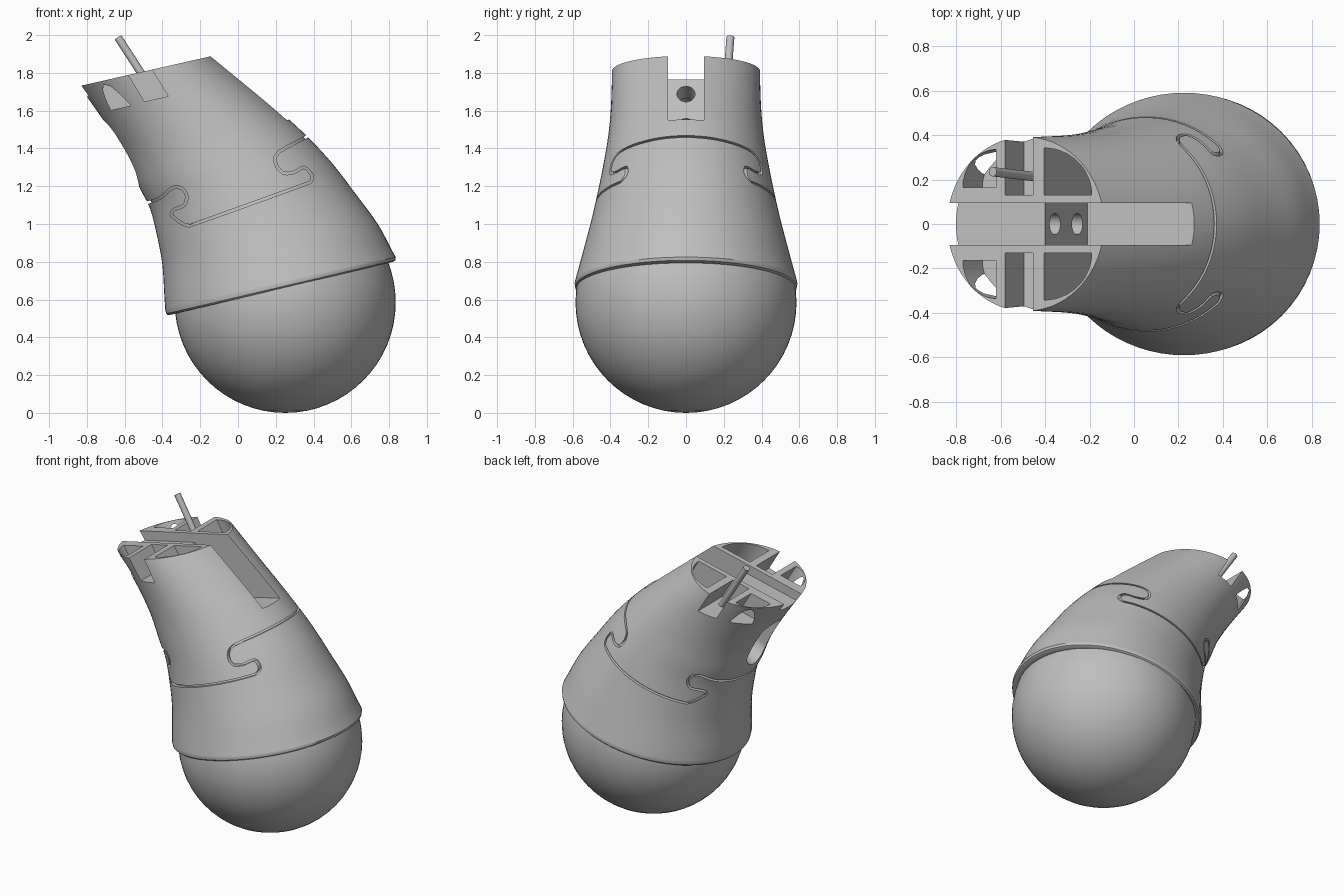
import bpy, bmesh
from math import sin, cos, pi
from mathutils import Vector as V

if "Cube" in bpy.data.objects:
    bpy.data.objects.remove(bpy.data.objects["Cube"])

grey = bpy.data.materials.new("plain_grey")
grey.use_nodes = True
COLOUR = (0.52, 0.52, 0.52, 1)
grey.diffuse_color = COLOUR
grey.node_tree.nodes["Principled BSDF"].inputs["Base Color"].default_value = COLOUR

AXIS = V((0.52, 0, -0.854))      # direction the handle runs down
CROSS = V((-0.854, 0, -0.52))    # square to it, towards the hollow side


def volume(me):
    bm = bmesh.new()
    bm.from_mesh(me)
    vol = bm.calc_volume(signed=True)
    bm.free()
    return vol


def make(name, bm):
    bmesh.ops.recalc_face_normals(bm, faces=bm.faces)
    if bm.calc_volume(signed=True) < 0:
        bmesh.ops.reverse_faces(bm, faces=bm.faces)
    me = bpy.data.meshes.new(name)
    bm.to_mesh(me)
    bm.free()
    me.materials.append(grey)
    ob = bpy.data.objects.new(name, me)
    bpy.context.collection.objects.link(ob)
    return ob


def skin(name, rings):
    """Closed solid through a list of equal rings of points."""
    bm = bmesh.new()
    rings = [[bm.verts.new(p) for p in ring] for ring in rings]
    n = len(rings[0])
    for a, b in zip(rings, rings[1:]):
        for i in range(n):
            j = (i + 1) % n
            bm.faces.new((a[i], a[j], b[j], b[i]))
    bm.faces.new(rings[0][::-1])
    bm.faces.new(rings[-1])
    return make(name, bm)


def prism(name, points, vec):
    return skin(name, [points, [p + vec for p in points]])


def rod(name, start, end, radius, sides=32):
    start, d = V(start), V(end) - V(start)
    u = d.cross(V((0, 1, 0))).normalized()
    w = d.normalized().cross(u)
    angles = [2 * pi * i / sides for i in range(sides)]
    return prism(name, [start + radius * (u * cos(a) + w * sin(a)) for a in angles], d)


def cut(ob, cutter):
    """Subtract the cutter, using the first solver that gives a sound solid."""
    mod = ob.modifiers.new("cut", 'BOOLEAN')
    mod.operation, mod.object = 'DIFFERENCE', cutter
    before = volume(ob.data)
    for solver in ('MANIFOLD', 'EXACT', 'FLOAT'):
        mod.solver = solver
        graph = bpy.context.evaluated_depsgraph_get()
        graph.update()
        me = bpy.data.meshes.new_from_object(ob.evaluated_get(graph))
        if 0.2 < volume(me) / before < 0.99999:
            ob.data = me
            break
    ob.modifiers.remove(mod)
    bpy.data.objects.remove(cutter)


def spline(pts, steps):
    """Smooth curve through the points."""
    out = []
    for i in range(len(pts) - 1):
        a, b, c, d = (V(pts[min(max(i + k, 0), len(pts) - 1)]) for k in (-1, 0, 1, 2))
        for s in range(steps):
            t = s / steps
            out.append(0.5 * (2 * b + (c - a) * t + (2 * a - 5 * b + 4 * c - d) * t * t
                              + (3 * b - a - 3 * c + d) * t ** 3))
    return out + [V(pts[-1])]


# Oblique elliptical sections: left x, z, right x, z, half width
SECTIONS = [
    (-0.84, 1.73, -0.135, 1.89, 0.392), (-0.70, 1.53, 0.08, 1.715, 0.397),
    (-0.59, 1.35, 0.24, 1.58, 0.412), (-0.52, 1.19, 0.37, 1.46, 0.435),
    (-0.465, 1.08, 0.50, 1.32, 0.46), (-0.425, 0.92, 0.63, 1.15, 0.497),
    (-0.40, 0.78, 0.74, 1.0, 0.535), (-0.39, 0.62, 0.81, 0.87, 0.574),
    (-0.385, 0.545, 0.835, 0.825, 0.59)]
RIM = [(-0.38, 0.525, 0.833, 0.808, 0.587), (-0.37, 0.517, 0.82, 0.799, 0.578),
       (-0.34, 0.523, 0.80, 0.795, 0.555)]


def loft(name, inset=0.0, sides=72):
    rings = []
    for s in spline(SECTIONS, 4) + [V(r) for r in RIM]:
        mid = V(((s[0] + s[2]) / 2, 0, (s[1] + s[3]) / 2))
        half = V((s[2], 0, s[3])) - mid
        half *= 1 - inset / half.length
        wide = V((0, s[4] - inset, 0))
        angles = [2 * pi * i / sides for i in range(sides)]
        rings.append([mid + half * cos(a) + wide * sin(a) for a in angles])
    return skin(name, rings)


handle = loft("handle_body")

# Interlocking seam: a shallow groove of constant width
seam = [(-0.70, 1.06), (-0.49, 1.11), (-0.41, 1.14), (-0.35, 1.19), (-0.30, 1.19), (-0.272, 1.15),
        (-0.285, 1.10), (-0.34, 1.075), (-0.352, 1.05), (-0.335, 1.03), (-0.29, 1.0), (-0.262, 0.992),
        (-0.23, 1.0), (0.05, 1.10), (0.34, 1.205), (0.385, 1.225), (0.39, 1.26), (0.35, 1.30),
        (0.30, 1.275), (0.24, 1.27), (0.20, 1.32), (0.215, 1.38), (0.36, 1.46), (0.60, 1.60)]
path = spline(seam, 3)
stations = []
for i, p in enumerate(path):
    t = (path[min(i + 1, len(path) - 1)] - path[max(i - 1, 0)]).normalized() * 0.007
    stations.append([V((p.x - t.y * k, y, p.y + t.x * k)) for k, y in ((1, -0.8), (1, 0.8), (-1, 0.8), (-1, -0.8))])
groove = skin("groove_cutter", stations)
cut(groove, loft("core_cutter", 0.02))
cut(handle, groove)

# Stepped central slot
slot = [(-1, 1.629), (-0.40, 1.765), (-0.21, 1.44), (0.6, 1.63), (0.6, 2.2), (-1, 2.2)]
cut(handle, prism("slot_cutter", [V((x, -0.095, z)) for x, z in slot], V((0, 0.19, 0))))


def sink(outline, depth):
    """Cut an outline given in plan down from the sloping top."""
    top = [V((x, y, 1.73 + 0.227 * (x + 0.84))) - AXIS * 0.15 for x, y in outline]
    cut(handle, prism("pocket_cutter", top, AXIS * (depth + 0.15)))


def quarter(x, y, rx, ry):
    return [(x, y)] + [(x + rx * cos(a * pi / 24), y + ry * sin(a * pi / 24)) for a in range(13)]


# Pockets and side notches, mirrored
for m in (1, -1):
    for outline, depth in ((quarter(-0.405, 0.13, 0.215, 0.212), 0.45),
                           (quarter(-0.62, 0.165, -0.15, 0.17), 0.17),
                           ([(-0.58, 0.13), (-0.455, 0.13), (-0.455, 0.6), (-0.58, 0.6)], 0.165)):
        sink([(x, m * y) for x, y in outline], depth)

# Rounded recess in the hollow side
centre = V((-0.305, 0, 1.60)) + AXIS * 0.03 + CROSS * 0.12
oval = []
for i in range(32):
    a = 2 * pi * (i + 0.5) / 32
    end = 0.1 if cos(a) > 0 else -0.1
    oval.append(centre + AXIS * (end + 0.1 * cos(a)) + V((0, 0.1 * sin(a), 0)))
cut(handle, prism("recess_cutter", oval, CROSS * 0.6))

# Two holes from the slot into the recess
for x, z in ((-0.355, 1.688), (-0.255, 1.517)):
    p = V((x, 0, z))
    cut(handle, rod("hole_cutter", p - CROSS * 0.04, p + CROSS * 0.2, 0.048))

pin = rod("pin", (-0.42, 0.21, 1.655), (-0.635, 0.235, 1.988), 0.021, 20)

bpy.ops.mesh.primitive_uv_sphere_add(segments=64, ring_count=32, radius=0.585, location=(0.25, 0, 0.585))
ball = bpy.context.object
ball.name = "ball"
ball.data.materials.append(grey)

for ob in (handle, pin, ball):
    bpy.ops.object.select_all(action='DESELECT')
    ob.select_set(True)
    bpy.context.view_layer.objects.active = ob
    bpy.ops.object.shade_smooth_by_angle(angle=0.6)
